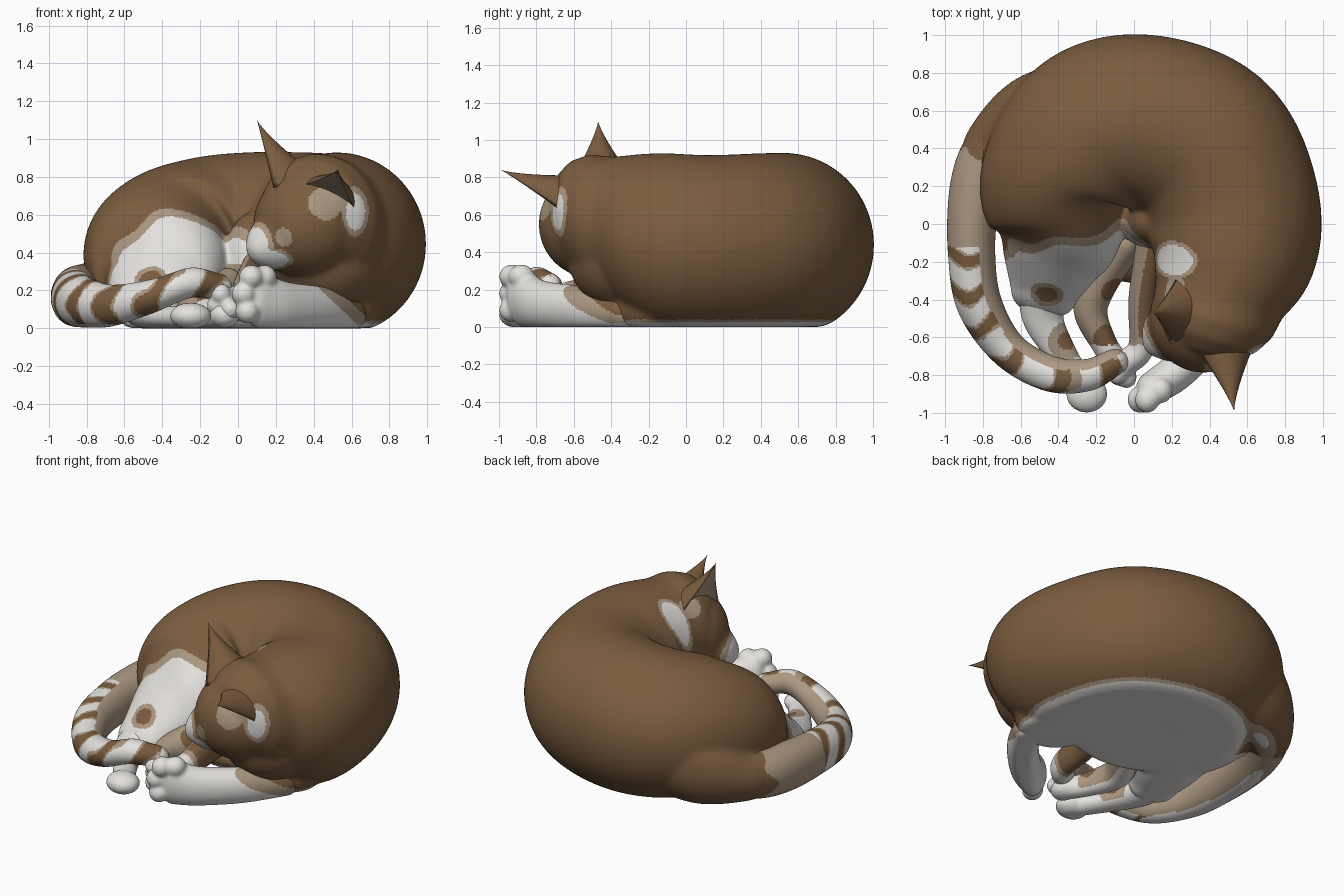
import bpy, bmesh, math
from mathutils import Vector, Matrix

cube = bpy.data.objects.get("Cube")
if cube:
    bpy.data.objects.remove(cube)


def material(name, rgb):
    m = bpy.data.materials.new(name)
    m.use_nodes = True
    m.diffuse_color = (*rgb, 1)
    bsdf = m.node_tree.nodes["Principled BSDF"]
    bsdf.inputs["Base Color"].default_value = (*rgb, 1)
    bsdf.inputs["Roughness"].default_value = 0.8
    return m


MATERIALS = [material("brown_fur", (0.2, 0.108, 0.05)),
             material("tan_fur", (0.41, 0.31, 0.22)),
             material("white_fur", (0.78, 0.76, 0.73))]
BROWN, TAN, WHITE = range(3)
UP = Vector((0, 0, 1))


def spline(a, b, c, d, t):
    return 0.5 * (2 * b + (c - a) * t + (2 * a - 5 * b + 4 * c - d) * t ** 2
                  + (3 * b - a - 3 * c + d) * t ** 3)


def loft(bm, stations, segs=32, steps=8):
    """Round-ended tube through stations of x, y, z, half width, half height."""
    pts = [Vector(s) for s in stations]
    ext = [pts[0] * 2 - pts[1]] + pts + [pts[-1] * 2 - pts[-2]]
    path = [spline(*ext[i:i + 4], k / steps)
            for i in range(len(pts) - 1) for k in range(steps)] + [pts[-1]]
    rows = []
    for i, p in enumerate(path):
        t = (path[min(i + 1, len(path) - 1)] - path[max(i - 1, 0)]).to_3d().normalized()
        rows.append((p.to_3d(), t, p[3], p[4]))

    def dome(row, sign):
        c, t, w, h = row
        angles = [math.radians(a) for a in (20, 40, 60, 80)]
        return [(c + t * sign * min(w, h) * math.sin(a), t,
                 w * math.cos(a), h * math.cos(a)) for a in angles]
    rows = dome(rows[0], -1)[::-1] + rows + dome(rows[-1], 1)
    rings = []
    for c, t, w, h in rows:
        side = t.cross(UP).normalized()
        ring = []
        for k in range(segs):
            a = math.tau * k / segs
            v = c + side * w * math.cos(a) + UP * h * math.sin(a)
            v.z = max(v.z, 0)
            ring.append(bm.verts.new(v))
        rings.append(ring)
    for r, s in zip(rings, rings[1:]):
        for k in range(segs):
            n = (k + 1) % segs
            bm.faces.new((r[k], r[n], s[n], s[k]))
    bm.faces.new(rings[0][::-1])
    bm.faces.new(rings[-1])


def ball(bm, centre, radii):
    mat = Matrix.Translation(centre) @ Matrix.Diagonal((*radii, 1))
    made = bmesh.ops.create_uvsphere(bm, u_segments=24, v_segments=16, radius=1, matrix=mat)
    for v in made["verts"]:
        v.co.z = max(v.co.z, 0)


def finish(name, bm, rule, voxel=0, smooth=0):
    """Fuse the parts into one skin, then colour its faces by a rule."""
    bmesh.ops.recalc_face_normals(bm, faces=bm.faces)
    mesh = bpy.data.meshes.new(name)
    bm.to_mesh(mesh)
    bm.free()
    ob = bpy.data.objects.new(name, mesh)
    bpy.context.collection.objects.link(ob)
    if voxel:
        mod = ob.modifiers.new("fuse", 'REMESH')
        mod.mode, mod.voxel_size = 'VOXEL', voxel
        mod = ob.modifiers.new("soften", 'SMOOTH')
        mod.factor, mod.iterations = 0.5, smooth
        graph = bpy.context.evaluated_depsgraph_get()
        mesh = bpy.data.meshes.new_from_object(ob.evaluated_get(graph))
        ob.modifiers.clear()
        ob.data = mesh
        mesh.name = name
    mesh.materials.clear()
    for m in MATERIALS:
        mesh.materials.append(m)
    for f in mesh.polygons:
        f.material_index = rule(f.center, f.normal)
        f.use_smooth = True


def patch(p, spots):
    """White inside a spot, tan around its rim, brown elsewhere."""
    wob = 0.07 * math.sin(17 * p.x + 9 * p.z) + 0.05 * math.sin(23 * p.z - 14 * p.y)
    best = BROWN
    for c, r, rim in spots:
        d = Vector([(p[i] - c[i]) / r[i] for i in range(3)]).length + wob
        best = max(best, WHITE if d < 1 else TAN if d < rim else BROWN)
    return best


def near(p, spots, reach):
    return min((p - Vector(s)).length for s in spots) < reach


# Curled body, head, muzzle and tail root
bm = bmesh.new()
loft(bm, [(-0.48, -0.38, 0.12, 0.18, 0.13), (-0.44, -0.22, 0.21, 0.26, 0.23),
          (-0.40, -0.05, 0.32, 0.34, 0.33), (-0.40, 0.20, 0.40, 0.425, 0.42),
          (-0.22, 0.45, 0.43, 0.48, 0.47), (0.04, 0.53, 0.44, 0.475, 0.49),
          (0.36, 0.41, 0.44, 0.48, 0.49), (0.51, 0.12, 0.44, 0.47, 0.48),
          (0.52, -0.15, 0.46, 0.45, 0.47), (0.45, -0.40, 0.54, 0.35, 0.37)], segs=48)
loft(bm, [(-0.22, 0.62, 0.40, 0.26, 0.34), (-0.52, 0.59, 0.29, 0.21, 0.27),
          (-0.74, 0.42, 0.20, 0.16, 0.17), (-0.81, 0.28, 0.18, 0.12, 0.13)])
ball(bm, (0.37, -0.50, 0.55), (0.29, 0.29, 0.29))
ball(bm, (0.48, -0.35, 0.37), (0.30, 0.28, 0.28))
ball(bm, (0.20, -0.57, 0.45), (0.16, 0.16, 0.15))
ball(bm, (0.13, -0.61, 0.43), (0.09, 0.10, 0.10))
ball(bm, (0.09, 0.02, 0.34), (0.17, 0.15, 0.28))
ball(bm, (0.05, 0.04, 0.08), (0.50, 0.36, 0.15))
ball(bm, (0.50, -0.20, 0.10), (0.25, 0.22, 0.16))
BODY_SPOTS = [((-0.27, -0.25, 0.38), (0.34, 0.27, 0.25), 1.22),
              ((-0.58, -0.34, 0.22), (0.16, 0.20, 0.17), 1.25),
              ((-0.46, -0.42, 0.10), (0.20, 0.22, 0.20), 1.2),
              ((0.22, -0.19, 0.74), (0.12, 0.08, 0.20), 1.25),
              ((0.62, -0.70, 0.61), (0.05, 0.12, 0.10), 1.4),
              ((0.08, -0.66, 0.43), (0.10, 0.13, 0.11), 1.3),
              ((0.19, -0.71, 0.36), (0.08, 0.09, 0.05), 1.3)]
THIGH_SPOTS = [(-0.46, -0.36, 0.25), (-0.20, -0.18, 0.23)]
BROW_SPOTS = [(0.24, -0.75, 0.48)]
EAR_SPOTS = [(0.46, -0.75, 0.66), (0.52, -0.75, 0.70), (0.18, -0.34, 0.84)]


def body_rule(p, n):
    if p.z < 0.025 or (n.z < -0.55 and p.z < 0.12 and p.x < 0.5 and p.y < 0.3):
        return WHITE
    if near(p, THIGH_SPOTS, 0.09):
        return BROWN if near(p, THIGH_SPOTS, 0.06) else TAN
    tan = p.z < 0.04 or near(p, EAR_SPOTS, 0.09) or near(p, BROW_SPOTS, 0.05)
    return max(TAN if tan else BROWN, patch(p, BODY_SPOTS))


finish("body_and_head", bm, body_rule, 0.0115, 36)


# Ears: cones with a hollowed front
def ear(name, base, tip, facing, width, depth, hollow):
    base, tip = Vector(base), Vector(tip)
    axis = tip - base
    side = axis.cross(Vector(facing)).normalized()
    front = side.cross(axis).normalized()
    bm = bmesh.new()
    rings, count, segs = [], 14, 32
    for i in range(count):
        t = i / count
        spread = (1 - t) ** 1.25
        ring = []
        for k in range(segs):
            a = math.tau * k / segs
            s = math.sin(a)
            push = depth * (s if s < 0 else -hollow * s)
            ring.append(bm.verts.new(base + axis * t + side * width * spread * math.cos(a)
                                     + front * push * spread))
        rings.append(ring)
    top = bm.verts.new(tip)
    for r, q in zip(rings, rings[1:]):
        for k in range(segs):
            n = (k + 1) % segs
            bm.faces.new((r[k], r[n], q[n], q[k]))
    for k in range(segs):
        bm.faces.new((rings[-1][k], rings[-1][(k + 1) % segs], top))
    bm.faces.new(rings[0])

    def rule(p, n):
        t = (p - base).dot(axis) / axis.length_squared
        return TAN if n.dot(front) > 0.2 and t < 0.85 else BROWN
    finish(name, bm, rule)


ear("right_ear", (0.21, -0.45, 0.76), (0.10, -0.47, 1.10), (-1, 0.15, -0.2), 0.18, 0.2, 0.25)
ear("left_ear", (0.47, -0.63, 0.67), (0.53, -0.99, 0.84), (-0.35, -0.5, -0.75), 0.18, 0.15, 0.1)

# Striped tail wrapped round the front
bm = bmesh.new()
loft(bm, [(-0.74, 0.42, 0.20, 0.15, 0.16), (-0.81, 0.28, 0.18, 0.145, 0.16),
          (-0.85, 0.10, 0.17, 0.135, 0.16), (-0.86, -0.15, 0.16, 0.125, 0.15),
          (-0.82, -0.42, 0.14, 0.12, 0.135), (-0.67, -0.66, 0.12, 0.1, 0.11),
          (-0.45, -0.79, 0.17, 0.095, 0.09), (-0.25, -0.80, 0.24, 0.085, 0.08),
          (-0.10, -0.73, 0.22, 0.07, 0.07)], segs=56, steps=28)


def tail_rule(p, n):
    if p.y > 0.37 + 0.04 * math.sin(30 * p.z):
        return BROWN
    if p.z < 0.02:
        return WHITE
    if p.y > -0.12:
        return TAN
    a = math.atan2(p.y + 0.1, p.x + 0.35)
    wave = math.sin(18 * a + 1.6 * math.sin(14 * p.z) + 0.5 * math.sin(31 * p.x))
    out = Vector((p.x + 0.35, p.y + 0.1, 0)).normalized().dot(n)
    if out < -0.35:
        return TAN
    return BROWN if wave > 0.5 else TAN if wave > 0.05 else WHITE


finish("tail", bm, tail_rule)


# Legs and paws
def leg(name, path, balls, rule):
    bm = bmesh.new()
    loft(bm, path, segs=24)
    for c, r in balls:
        ball(bm, c, r)
    finish(name, bm, rule, 0.01, 9)


def foreleg_rule(p, n):
    edge = p.x + 1.05 * p.z
    return WHITE if edge < 0.65 or p.z < 0.02 else TAN if edge < 0.74 else BROWN


toe = (0.065, 0.07, 0.065)
leg("left_foreleg",
    [(0.58, -0.34, 0.08, 0.10, 0.10), (0.44, -0.56, 0.10, 0.10, 0.12),
     (0.24, -0.77, 0.12, 0.10, 0.13), (0.10, -0.87, 0.16, 0.09, 0.16)],
    [((0.05, -0.93, 0.09), toe), ((0.03, -0.93, 0.18), toe),
     ((0.07, -0.93, 0.27), toe), ((0.14, -0.88, 0.27), toe)], foreleg_rule)

toe = (0.055, 0.06, 0.055)
leg("right_foreleg",
    [(0.10, -0.10, 0.28, 0.09, 0.14), (0.05, -0.40, 0.20, 0.08, 0.11),
     (0.04, -0.65, 0.15, 0.07, 0.09), (-0.05, -0.74, 0.14, 0.07, 0.08)],
    [((-0.11, -0.76, 0.12), toe), ((-0.09, -0.79, 0.18), toe), ((-0.04, -0.81, 0.10), toe)],
    lambda p, n: WHITE if p.y < -0.64 or p.z < 0.03 else
    TAN if n.x < -0.4 or p.y < -0.6 else BROWN)

ANKLE = [(-0.36, -0.62, 0.10)]
leg("right_hind_leg",
    [(-0.47, -0.32, 0.12, 0.15, 0.12), (-0.48, -0.50, 0.08, 0.11, 0.08),
     (-0.38, -0.69, 0.06, 0.08, 0.06), (-0.27, -0.86, 0.06, 0.07, 0.06)],
    [((-0.25, -0.90, 0.065), (0.11, 0.10, 0.07))],
    lambda p, n: BROWN if near(p, ANKLE, 0.05) else
    TAN if near(p, ANKLE, 0.1) and p.z > 0.03 else WHITE)

SHIN = [(-0.11, -0.35, 0.2), (-0.15, -0.6, 0.14)]
leg("left_hind_leg",
    [(-0.06, -0.12, 0.18, 0.10, 0.14), (-0.18, -0.30, 0.13, 0.10, 0.12),
     (-0.23, -0.46, 0.10, 0.09, 0.10), (-0.16, -0.63, 0.08, 0.07, 0.08),
     (-0.09, -0.74, 0.07, 0.07, 0.07)],
    [((-0.07, -0.77, 0.07), (0.08, 0.09, 0.07))],
    lambda p, n: WHITE if p.y < -0.64 or p.z < 0.03 else
    BROWN if near(p, SHIN, 0.07) else TAN)
